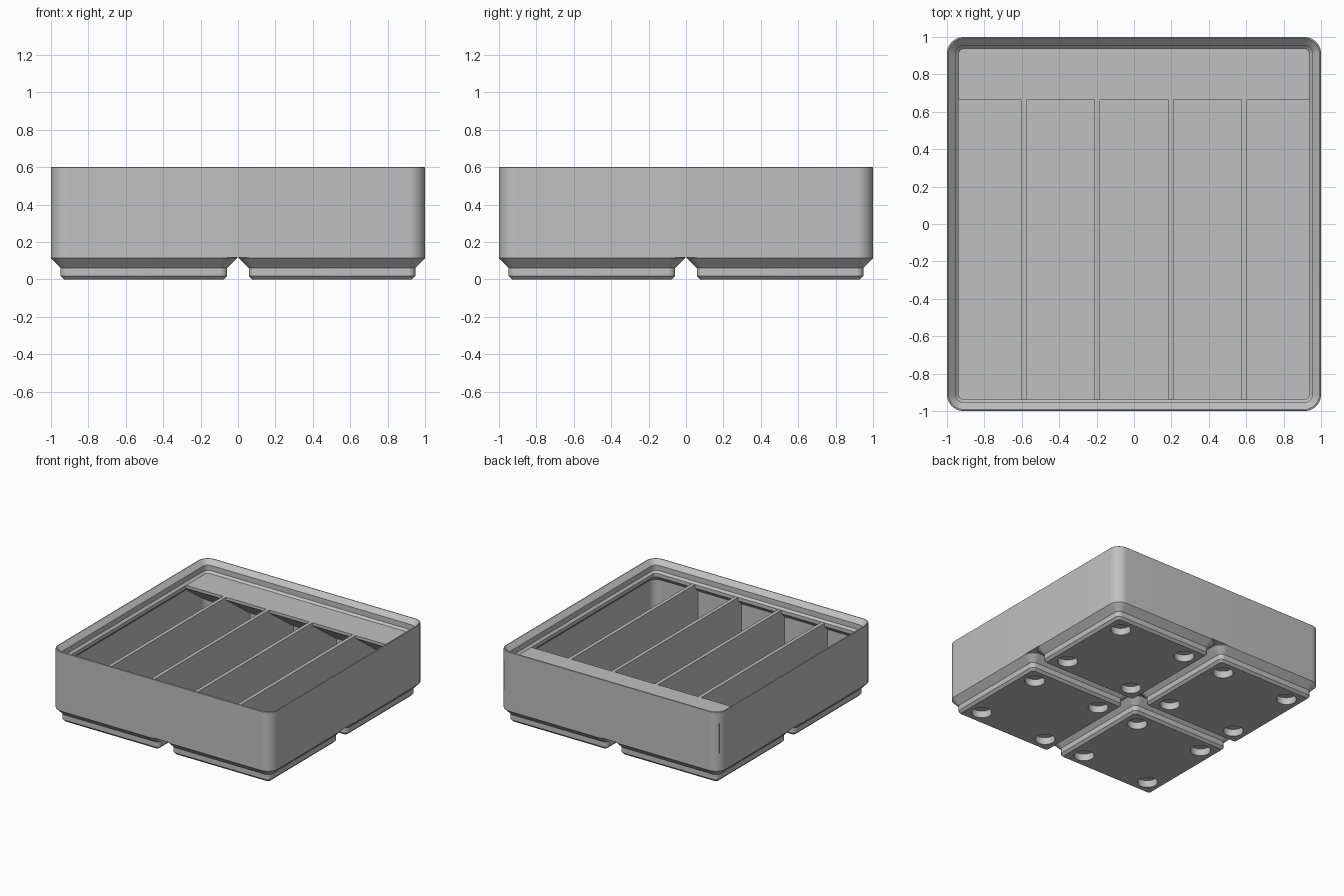
import bpy, bmesh, math

if "Cube" in bpy.data.objects:
    bpy.data.objects.remove(bpy.data.objects["Cube"], do_unlink=True)

MM = 2 / 83.5          # one millimetre in model units
SEG = 10               # segments per rounded corner

grey = bpy.data.materials.new("plain_grey")
grey.use_nodes = True
colour = (0.53, 0.53, 0.53, 1)
grey.diffuse_color = colour
grey.node_tree.nodes["Principled BSDF"].inputs["Base Color"].default_value = colour


def make(name, bm, smooth=False):
    bmesh.ops.recalc_face_normals(bm, faces=bm.faces[:])
    mesh = bpy.data.meshes.new(name)
    bm.to_mesh(mesh)
    bm.free()
    mesh.materials.append(grey)
    ob = bpy.data.objects.new(name, mesh)
    bpy.context.collection.objects.link(ob)
    if smooth:
        smooth_object(ob)
    return ob


def smooth_object(ob):
    bpy.ops.object.select_all(action='DESELECT')
    ob.select_set(True)
    bpy.context.view_layer.objects.active = ob
    bpy.ops.object.shade_smooth_by_angle(angle=math.radians(30))


def loft(half, radius, profile):
    """Sweep an (inset, height) profile in mm round a rounded square."""
    bm = bmesh.new()
    rings = []
    for inset, z in profile:
        r = radius - inset
        c = half - radius
        ring = []
        for q in range(4):
            mid = math.radians(45 + 90 * q)
            cx = math.copysign(c, math.cos(mid))
            cy = math.copysign(c, math.sin(mid))
            for s in range(SEG + 1):
                a = math.radians(90 * q + 90 * s / SEG)
                ring.append(bm.verts.new(((cx + r * math.cos(a)) * MM,
                                          (cy + r * math.sin(a)) * MM, z * MM)))
        rings.append(ring)
    for a, b in zip(rings, rings[1:]):
        for i in range(len(a)):
            j = (i + 1) % len(a)
            bm.faces.new((a[i], a[j], b[j], b[i]))
    bm.faces.new(rings[0])
    bm.faces.new(rings[-1])
    return bm


def prism(name, outline, x0, x1):
    """Extrude a (y, z) outline in mm along x."""
    bm = bmesh.new()
    face = bm.faces.new([bm.verts.new((x0 * MM, y * MM, z * MM)) for y, z in outline])
    out = bmesh.ops.extrude_face_region(bm, geom=[face])
    moved = [v for v in out["geom"] if isinstance(v, bmesh.types.BMVert)]
    bmesh.ops.translate(bm, verts=moved, vec=((x1 - x0) * MM, 0, 0))
    return make(name, bm)


# Bin shell: outer wall, stacking lip, inner wall and floor in one profile
FLOOR, RIM = 7, 21
make("bin_shell", loft(41.75, 3.75, [
    (0, 4.95), (0, 24.95), (0.1, 25.05), (0.35, 25.05), (1.9, 23.5), (1.9, 21.7),
    (2.6, RIM), (2.6, 19.8), (0.95, 18.15), (0.95, FLOOR)]), True)

# Foot with stepped chamfers and four round magnet recesses
foot = make("foot_1", loft(20.75, 3.75, [
    (2.95, 0), (2.15, 0.8), (2.15, 2.6), (0, 4.75), (0, 5.2)]))
bm = bmesh.new()
for sx in (-1, 1):
    for sy in (-1, 1):
        made = bmesh.ops.create_cone(bm, cap_ends=True, segments=40, radius1=3.15 * MM,
                                     radius2=3.15 * MM, depth=4.8 * MM)
        bmesh.ops.translate(bm, verts=made["verts"], vec=(13 * sx * MM, 13 * sy * MM, 0))
cutter = make("recess_cutter", bm)
cutter.hide_render = True
cut = foot.modifiers.new("recesses", 'BOOLEAN')
cut.operation = 'DIFFERENCE'
cut.solver = 'EXACT'
cut.object = cutter
bpy.ops.object.select_all(action='DESELECT')
foot.select_set(True)
bpy.context.view_layer.objects.active = foot
bpy.ops.object.modifier_apply(modifier=cut.name)
bpy.data.objects.remove(cutter, do_unlink=True)
smooth_object(foot)

# Four feet on a square grid
spots = [(-21, -21), (21, -21), (-21, 21), (21, 21)]
for i, (x, y) in enumerate(spots):
    ob = foot if i == 0 else foot.copy()
    if i:
        ob.name = f"foot_{i + 1}"
        bpy.context.collection.objects.link(ob)
    ob.location = (x * MM, y * MM, 0)

# Four dividers making five equal compartments
for i in range(4):
    x = (i - 1.5) * 16.4
    prism(f"divider_{i + 1}", [(-41, FLOOR - 0.5), (41, FLOOR - 0.5), (41, RIM), (-41, RIM)],
          x - 0.6, x + 0.6)

# Label shelf along the back, sloped underneath
front, back, thick = 27.8, 40.4, 1.0
drop = (back - front) * math.tan(math.radians(36))
prism("label_shelf", [(front, RIM), (back, RIM), (back, RIM - thick - drop),
                      (front, RIM - thick)], -40.9, 40.9)
